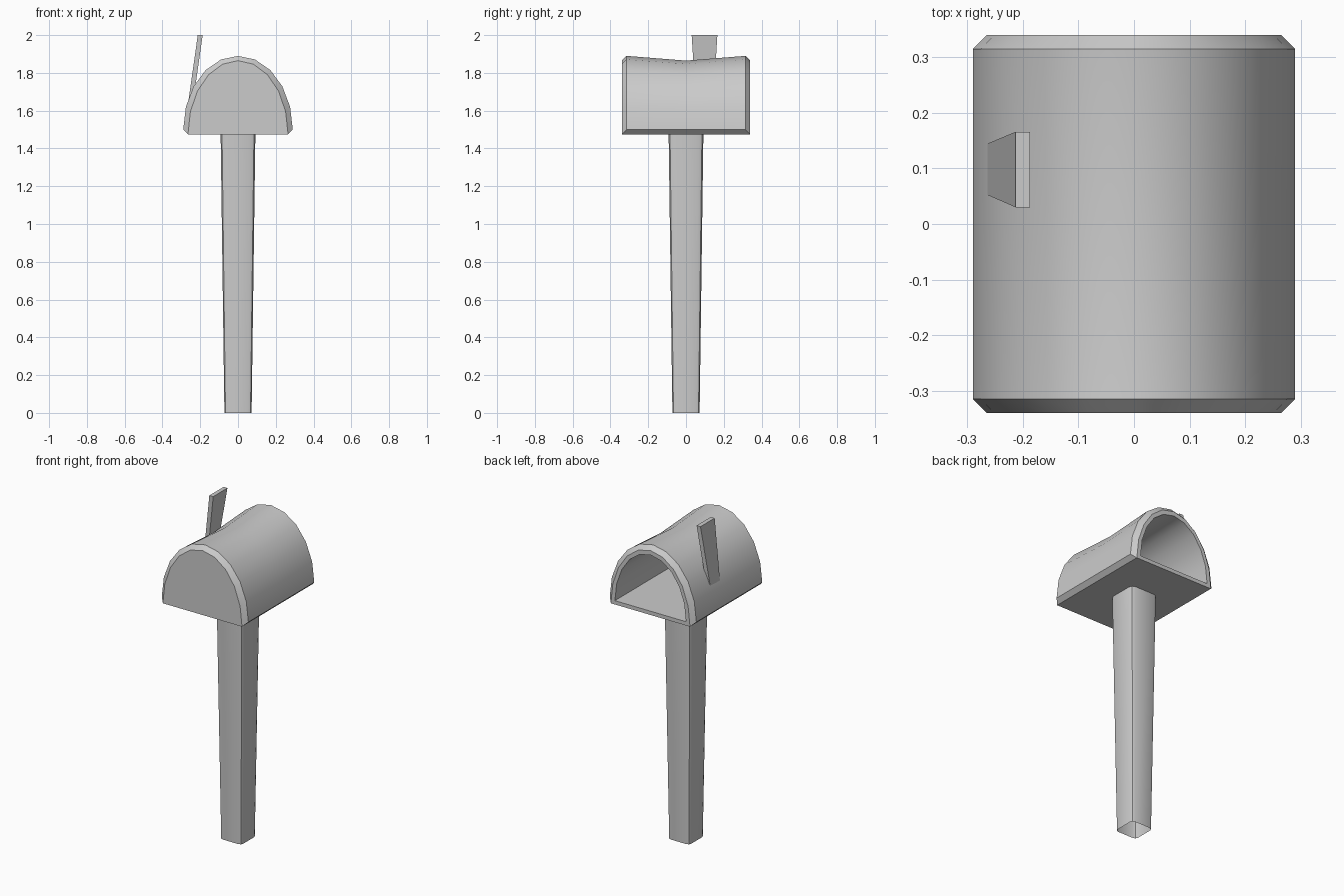
import bpy, bmesh, math

cube = bpy.data.objects.get("Cube")
if cube:
    bpy.data.objects.remove(cube, do_unlink=True)

grey = bpy.data.materials.new("plain grey")
grey.use_nodes = True
COLOUR = (0.6, 0.6, 0.6, 1)
grey.diffuse_color = COLOUR
grey.node_tree.nodes["Principled BSDF"].inputs["Base Color"].default_value = COLOUR


def loft(name, rings, cap_start=True, cap_end=True, recalc=True):
    """Skin a list of equal-length closed rings into one object."""
    bm = bmesh.new()
    loops = [[bm.verts.new(p) for p in ring] for ring in rings]
    n = len(loops[0])
    for a, b in zip(loops, loops[1:]):
        for i in range(n):
            j = (i + 1) % n
            bm.faces.new((a[i], a[j], b[j], b[i]))
    if cap_start:
        bm.faces.new(loops[0])
    if cap_end:
        bm.faces.new(loops[-1])
    bmesh.ops.remove_doubles(bm, verts=bm.verts, dist=0.0005)
    bmesh.ops.recalc_face_normals(bm, faces=bm.faces)
    mesh = bpy.data.meshes.new(name)
    bm.to_mesh(mesh)
    bm.free()
    mesh.materials.append(grey)
    obj = bpy.data.objects.new(name, mesh)
    bpy.context.collection.objects.link(obj)
    bpy.ops.object.select_all(action='DESELECT')
    obj.select_set(True)
    bpy.context.view_layer.objects.active = obj
    bpy.ops.object.shade_smooth_by_angle(angle=math.radians(32))
    return obj


def arch(y, half_width, spring, top, foot_width, foot, steps=10):
    """Half-ellipse arch standing on a flat foot, in the plane at y."""
    pts = [(foot_width, y, foot)]
    for i in range(steps + 1):
        t = math.pi * i / steps
        pts.append((half_width * math.cos(t), y, spring + (top - spring) * math.sin(t)))
    pts.append((-foot_width, y, foot))
    return pts


# Box: closed chamfered front, sagging roof, hollow and open at the back
END, BODY, FOOT = 0.34, 0.315, 1.475


def end_ring(y):
    return arch(y, 0.265, FOOT, 1.865, 0.265, FOOT)


def body_ring(y, top):
    return arch(y, 0.29, 1.5, top, 0.265, FOOT)


def inner_ring(y, top):
    return arch(y, 0.238, 1.498, top, 0.238, 1.498)


loft("box", [
    end_ring(-END), body_ring(-BODY, 1.89), body_ring(0, 1.865),
    body_ring(BODY, 1.89), end_ring(END),
    inner_ring(END, 1.838), inner_ring(0, 1.83), inner_ring(-0.31, 1.838),
])


# Post: tapered tube with rounded corners, open at the foot
def rounded_square(z, half, radius, steps=2):
    pts = []
    for corner in range(4):
        mid = math.pi / 4 + corner * math.pi / 2
        cx = math.copysign(half - radius, math.cos(mid))
        cy = math.copysign(half - radius, math.sin(mid))
        for i in range(steps + 1):
            t = corner * math.pi / 2 + i * math.pi / 2 / steps
            pts.append((cx + radius * math.cos(t), cy + radius * math.sin(t), z))
    return pts


loft("post", [rounded_square(0, 0.072, 0.02), rounded_square(FOOT, 0.092, 0.026)],
     cap_start=False)


# Flag: leaning plate that widens towards the top
def flag_ring(x, z, y0, y1, thick=0.026):
    return [(x, y0, z), (x + thick, y0, z), (x + thick, y1, z), (x, y1, z)]


loft("flag", [flag_ring(-0.27, 1.6, 0.055, 0.142), flag_ring(-0.213, 2.0, 0.03, 0.166)])
